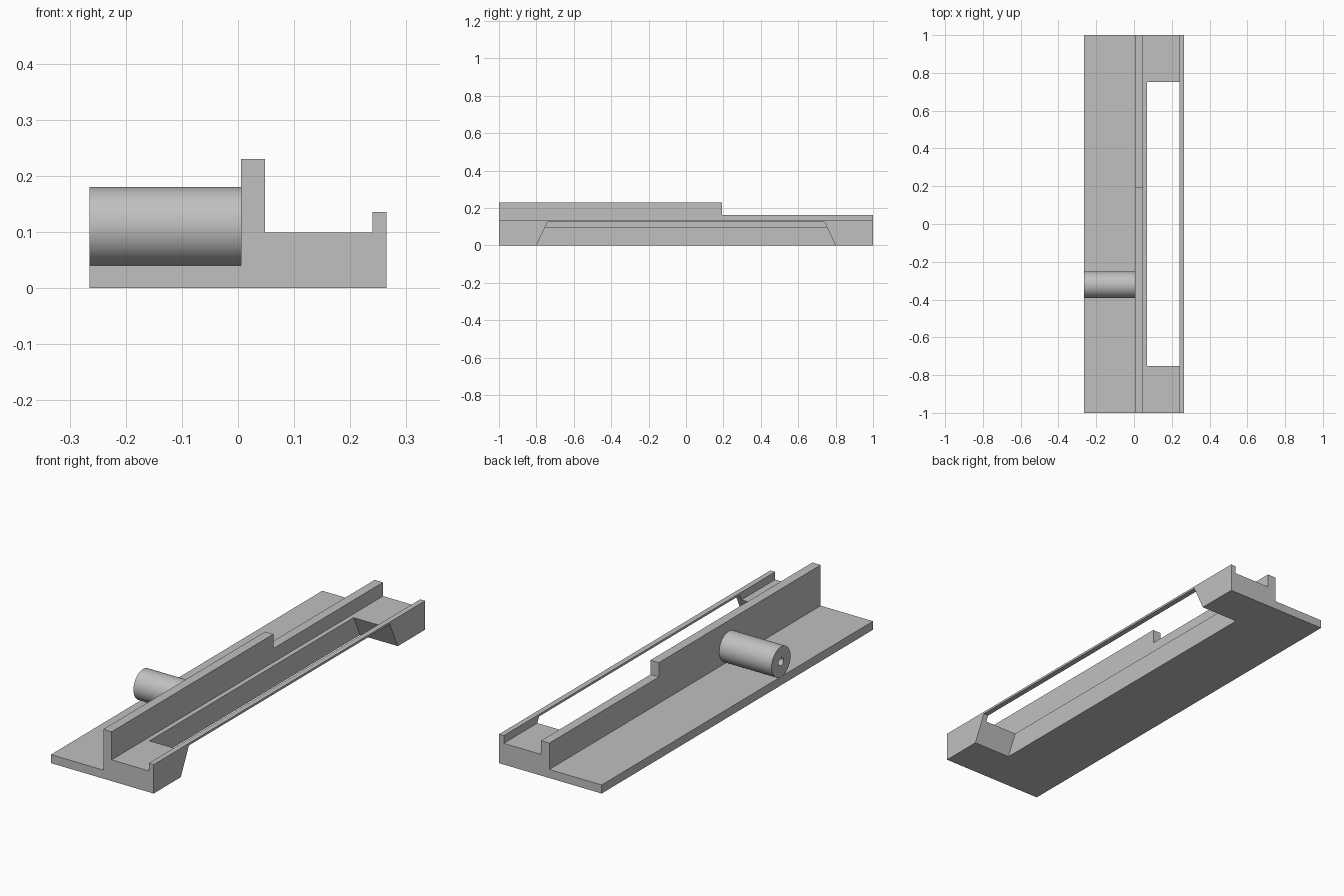
import bpy, bmesh, math
from mathutils import Matrix

cube = bpy.data.objects.get("Cube")
if cube:
    bpy.data.objects.remove(cube, do_unlink=True)

grey = bpy.data.materials.new("plain grey")
grey.use_nodes = True
colour = (0.53, 0.53, 0.53, 1)
grey.diffuse_color = colour
grey.node_tree.nodes["Principled BSDF"].inputs["Base Color"].default_value = colour


def add_object(name, bm):
    bmesh.ops.recalc_face_normals(bm, faces=bm.faces)
    mesh = bpy.data.meshes.new(name)
    bm.to_mesh(mesh)
    bm.free()
    mesh.materials.append(grey)
    obj = bpy.data.objects.new(name, mesh)
    bpy.context.collection.objects.link(obj)
    return obj


def prism(name, points, sweep):
    """Extrude a closed outline along a vector."""
    bm = bmesh.new()
    face = bm.faces.new([bm.verts.new(p) for p in points])
    ext = bmesh.ops.extrude_face_region(bm, geom=[face])
    verts = [g for g in ext["geom"] if isinstance(g, bmesh.types.BMVert)]
    bmesh.ops.translate(bm, verts=verts, vec=sweep)
    return add_object(name, bm)


def rod(name, radius, x0, x1, y, z):
    """Cylinder lying along x."""
    bm = bmesh.new()
    place = Matrix.Translation(((x0 + x1) / 2, y, z)) @ Matrix.Rotation(math.pi / 2, 4, "Y")
    bmesh.ops.create_cone(bm, cap_ends=True, segments=64, radius1=radius,
                          radius2=radius, depth=x1 - x0, matrix=place)
    return add_object(name, bm)


def cut(target, cutter):
    mod = target.modifiers.new(cutter.name, "BOOLEAN")
    mod.operation = "DIFFERENCE"
    mod.solver = "EXACT"
    mod.object = cutter
    cutter.hide_render = True
    cutter.hide_set(True)


HALF = 0.265          # half width
WALL_IN, WALL_OUT = 0.005, 0.048
LIP = 0.24

# Rail body: thin shelf, tall wall, channel floor and outer lip
section = [(-HALF, 0), (HALF, 0), (HALF, 0.135), (LIP, 0.135), (LIP, 0.099),
           (WALL_OUT, 0.099), (WALL_OUT, 0.23), (WALL_IN, 0.23),
           (WALL_IN, 0.04), (-HALF, 0.04)]
body = prism("rail_body", [(x, -1, z) for x, z in section], (0, 2, 0))

# Lowered rear part of the wall
step = [(-0.1, 0.193, 0.163), (-0.1, 1.1, 0.163), (-0.1, 1.1, 0.3), (-0.1, 0.193, 0.3)]
cut(body, prism("wall_step_cutter", step, (0.25, 0, 0)))

# Sloped-ended window beneath the lip, open through the channel floor
slope = 0.06 / 0.125
low = 0.8 + slope * 0.05
window = [(0.07, -low, -0.05), (0.07, low, -0.05), (0.07, 0.74, 0.125), (0.07, -0.74, 0.125)]
cut(body, prism("window_cutter", window, (0.3, 0, 0)))

# Hollow peg resting on the shelf
peg = rod("peg", 0.07, -HALF, WALL_IN, -0.322, 0.11)
cut(peg, rod("peg_hole_cutter", 0.018, -HALF - 0.05, WALL_IN + 0.05, -0.322, 0.11))
bpy.ops.object.select_all(action="DESELECT")
peg.select_set(True)
bpy.context.view_layer.objects.active = peg
bpy.ops.object.shade_smooth_by_angle(angle=math.radians(30))
